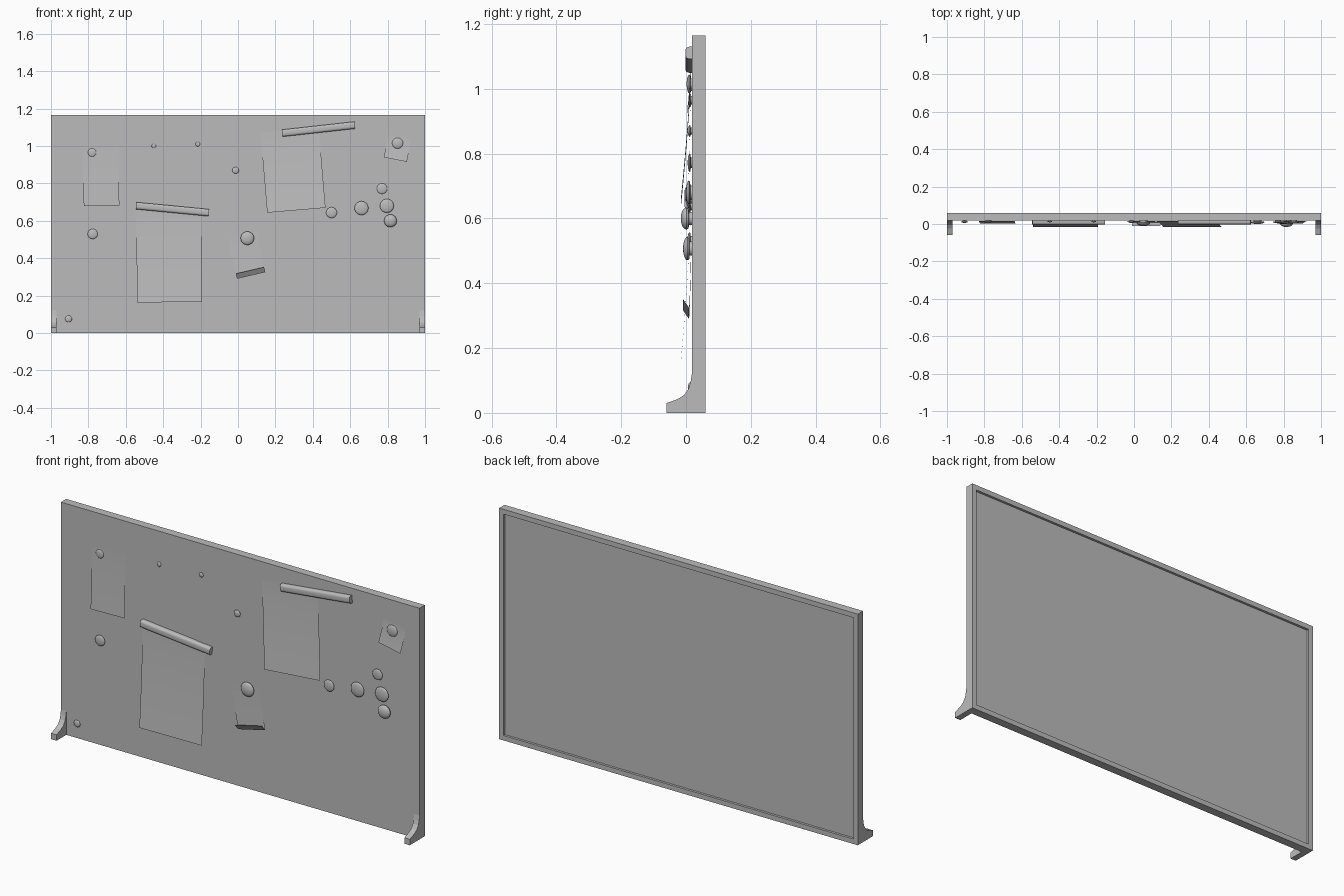
import bpy, bmesh, math
from mathutils import Matrix, Vector

cube = bpy.data.objects.get("Cube")
if cube:
    bpy.data.objects.remove(cube)

GREY = (0.5, 0.5, 0.5, 1)
mat = bpy.data.materials.new("plain grey")
mat.use_nodes = True
mat.diffuse_color = GREY
mat.node_tree.nodes["Principled BSDF"].inputs["Base Color"].default_value = GREY

FACE = 0.018   # y of the writing surface
BACK = 0.06
HEIGHT = 1.165


def finish(name, bm, smooth=False):
    bm.normal_update()
    mesh = bpy.data.meshes.new(name)
    bm.to_mesh(mesh)
    bm.free()
    mesh.materials.append(mat)
    obj = bpy.data.objects.new(name, mesh)
    bpy.context.collection.objects.link(obj)
    if smooth:
        bpy.ops.object.select_all(action="DESELECT")
        obj.select_set(True)
        bpy.context.view_layer.objects.active = obj
        bpy.ops.object.shade_smooth_by_angle(angle=math.radians(40))
    return obj


def box(bm, size, centre):
    made = bmesh.ops.create_cube(bm, size=1)["verts"]
    bmesh.ops.scale(bm, vec=size, verts=made)
    bmesh.ops.translate(bm, vec=centre, verts=made)


# Board with a shallow recess framed on the back
bm = bmesh.new()
box(bm, (2, BACK - FACE, HEIGHT), (0, (FACE + BACK) / 2, HEIGHT / 2))
bm.normal_update()
back = [f for f in bm.faces if f.normal.y > 0.9]
bmesh.ops.inset_region(bm, faces=back, thickness=0.035)
pushed = bmesh.ops.extrude_discrete_faces(bm, faces=back)["faces"]
bmesh.ops.translate(bm, vec=(0, -0.012, 0), verts=pushed[0].verts)
finish("board", bm)

# Feet: curved bracket profile swept across the foot width
profile = [(FACE, 0), (-0.06, 0), (-0.06, 0.03), (-0.025, 0.043),
           (-0.005, 0.056), (0.008, 0.075), (0.014, 0.095), (FACE, 0.12)]
for side, name in ((-1, "right_foot"), (1, "left_foot")):
    bm = bmesh.new()
    face = bm.faces.new([bm.verts.new((side, y, z)) for y, z in profile])
    swept = bmesh.ops.extrude_face_region(bm, geom=[face])["geom"]
    bmesh.ops.translate(bm, vec=(-side * 0.03, 0, 0),
                        verts=[v for v in swept if isinstance(v, bmesh.types.BMVert)])
    bmesh.ops.recalc_face_normals(bm, faces=bm.faces)
    finish(name, bm)


# Round magnets: a narrow neck under a domed cap
def magnet(name, x, z, r, depth):
    bm = bmesh.new()
    steps = 6
    outline = [(0.6 * r, 0), (0.6 * r, 0.25 * depth), (0.9 * r, 0.3 * depth)]
    for i in range(steps + 1):
        a = math.pi / 2 * i / steps
        outline.append((r * math.cos(a), depth * (0.5 + 0.5 * math.sin(a))))
    verts = [bm.verts.new((x + max(rad, 0), FACE - d, z)) for rad, d in outline]
    edges = [bm.edges.new(pair) for pair in zip(verts, verts[1:])]
    bmesh.ops.spin(bm, geom=verts + edges, cent=(x, 0, z), axis=(0, 1, 0),
                   angle=math.tau, steps=24, use_duplicate=False)
    bmesh.ops.remove_doubles(bm, verts=bm.verts, dist=0.0002)
    bmesh.ops.recalc_face_normals(bm, faces=bm.faces)
    finish(name, bm, True)


MAGNETS = [(-0.78, 0.965, 0.022, 0.011), (-0.45, 1.0, 0.012, 0.009),
           (-0.215, 1.01, 0.012, 0.009), (-0.013, 0.87, 0.018, 0.013),
           (-0.777, 0.53, 0.027, 0.014), (0.05, 0.507, 0.036, 0.027),
           (-0.906, 0.076, 0.018, 0.012), (0.853, 1.015, 0.029, 0.016),
           (0.77, 0.772, 0.028, 0.013), (0.796, 0.68, 0.037, 0.018),
           (0.66, 0.668, 0.037, 0.018), (0.5, 0.644, 0.029, 0.014),
           (0.815, 0.6, 0.034, 0.034)]
for i, spec in enumerate(MAGNETS):
    magnet(f"round_magnet_{i + 1}", *spec)


# Long bar magnets with rounded long edges
def bar(name, x, z, angle, depth):
    bm = bmesh.new()
    box(bm, (0.39, depth, 0.038), (0, FACE - depth / 2, 0))
    long_edges = [e for e in bm.edges
                  if abs(e.verts[0].co.x - e.verts[1].co.x) > 0.1
                  and e.verts[0].co.y < FACE - 0.005]
    bmesh.ops.bevel(bm, geom=long_edges, offset=0.012, segments=4,
                    profile=0.5, affect="EDGES")
    bm.transform(Matrix.Translation((x, 0, z)) @ Matrix.Rotation(-angle, 4, "Y"))
    finish(name, bm, True)


bar("left_bar_magnet", -0.35, 0.662, math.radians(-5.5), 0.022)
bar("right_bar_magnet", 0.43, 1.09, math.radians(6.3), 0.02)


# Paper sheets: hang from the top edge, lift away below, may roll up at the foot
def paper(name, x, top, w, h, angle, lift, roll=0.0):
    bm = bmesh.new()
    nu, nv = 6, 16
    turn = Matrix.Rotation(-angle, 4, "Y")
    rows = []
    for j in range(nv + 1):
        t = j / nv
        s = max(0, (t - 0.8) / 0.2) if roll else 0
        drop = h * min(t, 0.8) / 0.8 if roll else h * t
        row = []
        for i in range(nu + 1):
            u = i / nu - 0.5
            y = FACE - 0.002 - lift * t ** 1.4 - roll * 0.6 * s
            p = turn @ Vector((u * w, 0, -drop + roll * s))
            row.append(bm.verts.new((x + p.x, y, top + p.z)))
        rows.append(row)
    for a, b in zip(rows, rows[1:]):
        for i in range(nu):
            bm.faces.new((a[i], b[i], b[i + 1], a[i + 1]))
    finish(name, bm, True)


paper("left_sheet", -0.37, 0.67, 0.348, 0.505, math.radians(0.5), 0.031)
paper("right_sheet", 0.276, 1.085, 0.313, 0.43, math.radians(4.8), 0.031)
paper("small_note", -0.735, 1.0, 0.19, 0.32, math.radians(1), 0.012)
paper("curled_note", 0.02, 0.525, 0.155, 0.225, math.radians(13), 0.008, 0.03)
paper("corner_note", 0.865, 1.05, 0.125, 0.125, math.radians(-11), 0.012)
